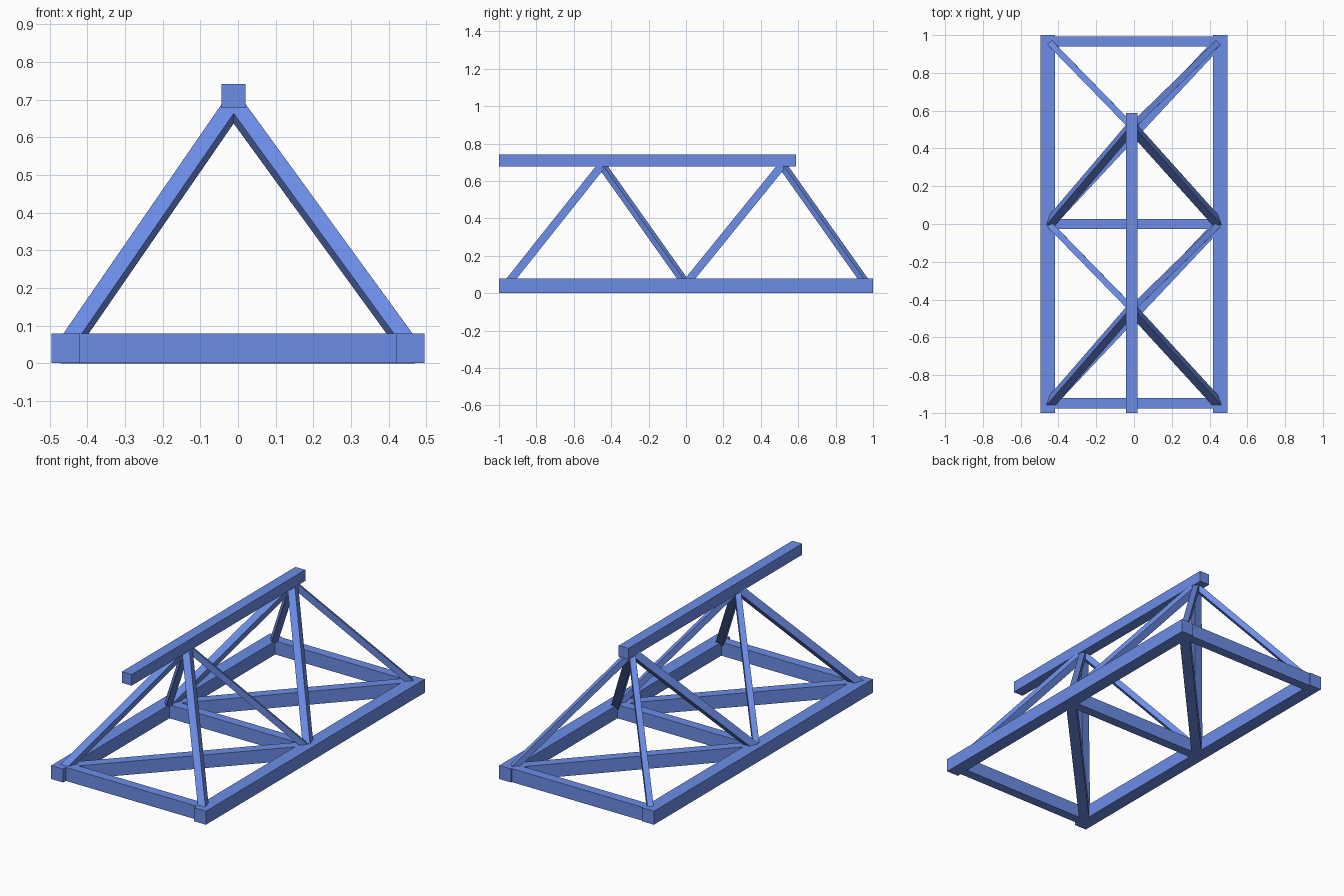
import bpy
from mathutils import Matrix, Vector

if "Cube" in bpy.data.objects:
    bpy.data.objects.remove(bpy.data.objects["Cube"])


def beam(name, start, end, width, height, side_hint):
    """Square-cut beam between two points; side_hint sets the roll (its width axis)."""
    a, b = Vector(start), Vector(end)
    axis = (b - a).normalized()
    side = Vector(side_hint)
    side = (side - side.dot(axis) * axis).normalized()
    up = axis.cross(side)
    bpy.ops.mesh.primitive_cube_add(size=1)
    ob = bpy.context.object
    ob.name = ob.data.name = name
    rot = Matrix((side, up, axis)).transposed().to_4x4()
    scale = Matrix.Diagonal((width, height, (b - a).length, 1))
    ob.data.transform(Matrix.Translation((a + b) / 2) @ rot @ scale)
    mat = bpy.data.materials.get("blue_paint")
    if mat is None:
        mat = bpy.data.materials.new("blue_paint")
        mat.diffuse_color = (0.15, 0.27, 0.8, 1)
        mat.use_nodes = True
        mat.node_tree.nodes["Principled BSDF"].inputs["Base Color"].default_value = mat.diffuse_color
    ob.data.materials.append(mat)
    return ob


X = (1, 0, 0)
Y = (0, 1, 0)
RAIL_X = 0.457
LEG_X = 0.45
MID_X = -0.012
stations = (-0.955, 0.0, 0.965)      # joints along the rails
apexes = (-0.45, 0.515)              # joints under the ridge

# Bottom side rails
for s, side in ((-1, "left"), (1, "right")):
    beam(f"{side}_rail", (s * RAIL_X, -1, 0.04), (s * RAIL_X, 1, 0.04), 0.076, 0.078, X)

# Cross beams between the rails
for name, y in (("front", -0.948), ("middle", 0.0), ("back", 0.966)):
    beam(f"{name}_cross_beam", (-0.43, y, 0.04), (0.43, y, 0.04), 0.055, 0.078, Y)

# Floor diagonals, one per bay
for i in range(2):
    beam(f"floor_diagonal_{i + 1}", (-LEG_X, stations[i], 0.0385),
         (LEG_X, stations[i + 1], 0.0385), 0.055, 0.077, (1, -1, 0))

# Top ridge beam
beam("ridge_beam", (MID_X, -1, 0.71), (MID_X, 0.587, 0.71), 0.063, 0.064, X)

# Four sloping braces per bay, meeting under the ridge
for i, apex_y in enumerate(apexes):
    top = (MID_X, apex_y, 0.685)
    for s, side in ((-1, "left"), (1, "right")):
        front = (s * LEG_X, stations[i], 0.05)
        back = (s * LEG_X, stations[i + 1], 0.05)
        beam(f"front_{side}_brace_{i + 1}", front, top, 0.043, 0.043, X)
        beam(f"back_{side}_brace_{i + 1}", back, top, 0.033, 0.033, (s, -1, 0))
